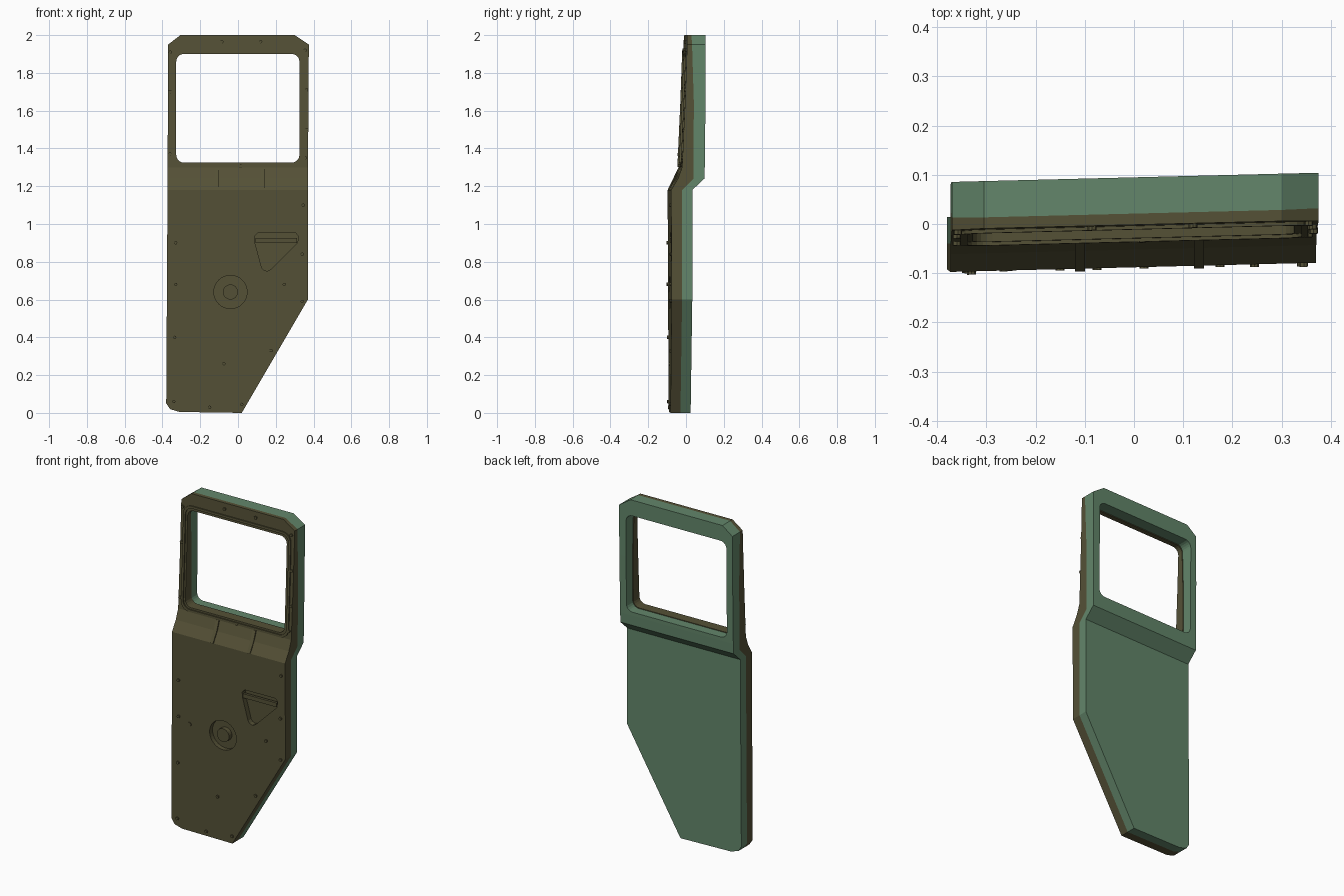
import bpy, bmesh, math

if "Cube" in bpy.data.objects:
    bpy.data.objects.remove(bpy.data.objects["Cube"])

def material(name, rgb):
    m = bpy.data.materials.new(name)
    m.diffuse_color = (*rgb, 1)
    m.use_nodes = True
    m.node_tree.nodes["Principled BSDF"].inputs["Base Color"].default_value = m.diffuse_color
    return m

OLIVE = material("olive_paint", (0.090, 0.082, 0.037))
GREEN = material("inner_green", (0.125, 0.240, 0.145))

# side profile: height, front skin, seam between skins, back skin
PROFILE = [(-0.1, -0.082, -0.030, 0.024), (1.18, -0.088, -0.030, 0.024),
           (1.24, -0.052, 0.030, 0.088), (1.30, -0.030, 0.031, 0.090),
           (1.65, -0.014, 0.032, 0.094), (2.1, 0.002, 0.018, 0.095)]
SKEW = 0.025

def depth(x, z, col):
    for a, b in zip(PROFILE, PROFILE[1:]):
        if z <= b[0]:
            f = (z - a[0]) / (b[0] - a[0])
            return a[col] + (b[col] - a[col]) * f + SKEW * x
    return PROFILE[-1][col] + SKEW * x

def finish(bm, name, mat):
    bmesh.ops.recalc_face_normals(bm, faces=bm.faces)
    me = bpy.data.meshes.new(name)
    bm.to_mesh(me)
    bm.free()
    ob = bpy.data.objects.new(name, me)
    bpy.context.collection.objects.link(ob)
    me.materials.append(mat)
    return ob

def prism(name, pts, y0, y1, mat):
    bm = bmesh.new()
    f = bm.faces.new([bm.verts.new((x, y0, z)) for x, z in pts])
    ext = bmesh.ops.extrude_face_region(bm, geom=[f])["geom"]
    for v in ext:
        if isinstance(v, bmesh.types.BMVert):
            v.co.y = y1
    if not f.is_valid or len(bm.faces) < len(pts) + 2:
        vs = [v for v in bm.verts if v.co.y == y0]
        if len(vs) == len(pts):
            bmesh.ops.holes_fill(bm, edges=bm.edges, sides=0)
    return finish(bm, name, mat)

def rounded_rect(x0, x1, z0, z1, r, n=5):
    pts = []
    for cx, cz, a0 in ((x1 - r, z1 - r, 0), (x0 + r, z1 - r, 90),
                       (x0 + r, z0 + r, 180), (x1 - r, z0 + r, 270)):
        for i in range(n + 1):
            a = math.radians(a0 + 90 * i / n)
            pts.append((cx + r * math.cos(a), cz + r * math.sin(a)))
    return pts

def circle(cx, cz, r, n):
    return [(cx + r * math.cos(2 * math.pi * i / n),
             cz + r * math.sin(2 * math.pi * i / n)) for i in range(n)]

def cut(ob, cutters):
    for c in cutters:
        m = ob.modifiers.new("cut", "BOOLEAN")
        m.operation, m.solver, m.object = "DIFFERENCE", "EXACT", c
    dg = bpy.context.evaluated_depsgraph_get()
    me = bpy.data.meshes.new_from_object(ob.evaluated_get(dg))
    ob.modifiers.clear()
    ob.data = me
    for c in cutters:
        bpy.data.objects.remove(c, do_unlink=True)

def warp(ob, c0, c1):
    """Split a flat slab at the profile bends and bend it; y 0..1 runs c0..c1."""
    bm = bmesh.new()
    bm.from_mesh(ob.data)
    for row in PROFILE[1:-1]:
        bmesh.ops.bisect_plane(bm, geom=bm.verts[:] + bm.edges[:] + bm.faces[:],
                               dist=1e-5, plane_co=(0, 0, row[0]), plane_no=(0, 0, 1))
    for v in bm.verts:
        a, b = depth(v.co.x, v.co.z, c0), depth(v.co.x, v.co.z, c1)
        v.co.y = a + (b - a) * v.co.y
    bm.to_mesh(ob.data)
    bm.free()

def raised(name, pts, lift, sink=0.004, mat=OLIVE):
    """Flat-topped detail that follows the front skin."""
    ob = prism(name, pts, 0, 1, mat)
    bm = bmesh.new()
    bm.from_mesh(ob.data)
    for v in bm.verts:
        v.co.y = depth(v.co.x, v.co.z, 1) + (sink if v.co.y > 0.5 else -lift)
    bm.to_mesh(ob.data)
    bm.free()
    return ob

OUTLINE = [(-0.38, 0.05), (-0.36, 0.02), (-0.31, 0.005), (0.02, 0.0), (0.37, 0.60),
           (0.37, 1.20), (0.375, 1.95), (0.30, 2.0), (-0.305, 2.0), (-0.37, 1.95),
           (-0.373, 1.2)]
POCKET = [(0.087, 0.935), (0.105, 0.952), (0.305, 0.952), (0.32, 0.935), (0.315, 0.90),
          (0.175, 0.76), (0.155, 0.75), (0.135, 0.757), (0.125, 0.77), (0.09, 0.90)]

# outer skin with window, handle pocket and round dish
skin = prism("outer_skin", OUTLINE, 0, 1, OLIVE)
cut(skin, [prism("c1", rounded_rect(-0.327, 0.325, 1.325, 1.90, 0.04), -1, 2, OLIVE),
           prism("c2", circle(-0.04, 0.64, 0.088, 32), -1, 0.5, OLIVE),
           prism("c3", POCKET, -1, 0.55, OLIVE)])
warp(skin, 1, 2)

# inner panel
panel = prism("inner_panel", OUTLINE, 0, 1, GREEN)
cut(panel, [prism("c4", rounded_rect(-0.331, 0.329, 1.321, 1.905, 0.04), -1, 2, GREEN)])
warp(panel, 2, 3)

# window seal: raised ring around the opening
seal = prism("window_seal", rounded_rect(-0.352, 0.354, 1.301, 1.929, 0.055), 0, 1, OLIVE)
cut(seal, [prism("c5", rounded_rect(-0.338, 0.340, 1.315, 1.915, 0.045), -1, 2, OLIVE)])
bm = bmesh.new()
bm.from_mesh(seal.data)
bmesh.ops.bisect_plane(bm, geom=bm.verts[:] + bm.edges[:] + bm.faces[:], dist=1e-5,
                       plane_co=(0, 0, 1.65), plane_no=(0, 0, 1))
for v in bm.verts:
    v.co.y = depth(v.co.x, v.co.z, 1) + (0.003 if v.co.y > 0.5 else -0.007)
bm.to_mesh(seal.data)
bm.free()

# lock cylinder in the dish and grab bar in the pocket
raised("lock_hub", circle(-0.04, 0.64, 0.04, 24), 0.0, 0.03)
raised("handle_bar", [(0.092, 0.90), (0.312, 0.90), (0.312, 0.925), (0.092, 0.925)], -0.002, 0.018)

# two ribs on the sloped shoulder
for i, x in enumerate((-0.11, 0.132)):
    a, b = x - 0.01, x + 0.01
    raised(f"shoulder_rib_{i}", [(a, 1.182), (b, 1.182), (b, 1.24), (b, 1.30),
                                 (a, 1.30), (a, 1.24)], 0.007)

# rivets
RIVETS = [(-0.33, 0.9), (-0.33, 0.68), (-0.335, 0.4), (-0.34, 0.06), (-0.15, 0.03),
          (0.02, 0.045), (0.175, 0.33), (-0.075, 0.26), (0.34, 0.59), (0.245, 0.68),
          (0.34, 0.84), (0.345, 1.1), (-0.085, 1.965), (0.12, 1.965), (-0.36, 1.7),
          (0.355, 1.92), (0.363, 1.71), (0.365, 1.5), (-0.358, 1.91), (-0.36, 1.37),
          (0.355, 1.35), (0.015, 1.306), (-0.26, 0.65)]
for i, (x, z) in enumerate(RIVETS):
    big = i == len(RIVETS) - 1
    raised(f"rivet_{i}", circle(x, z, 0.013 if big else 0.009, 8), 0.004 if big else 0.008)
